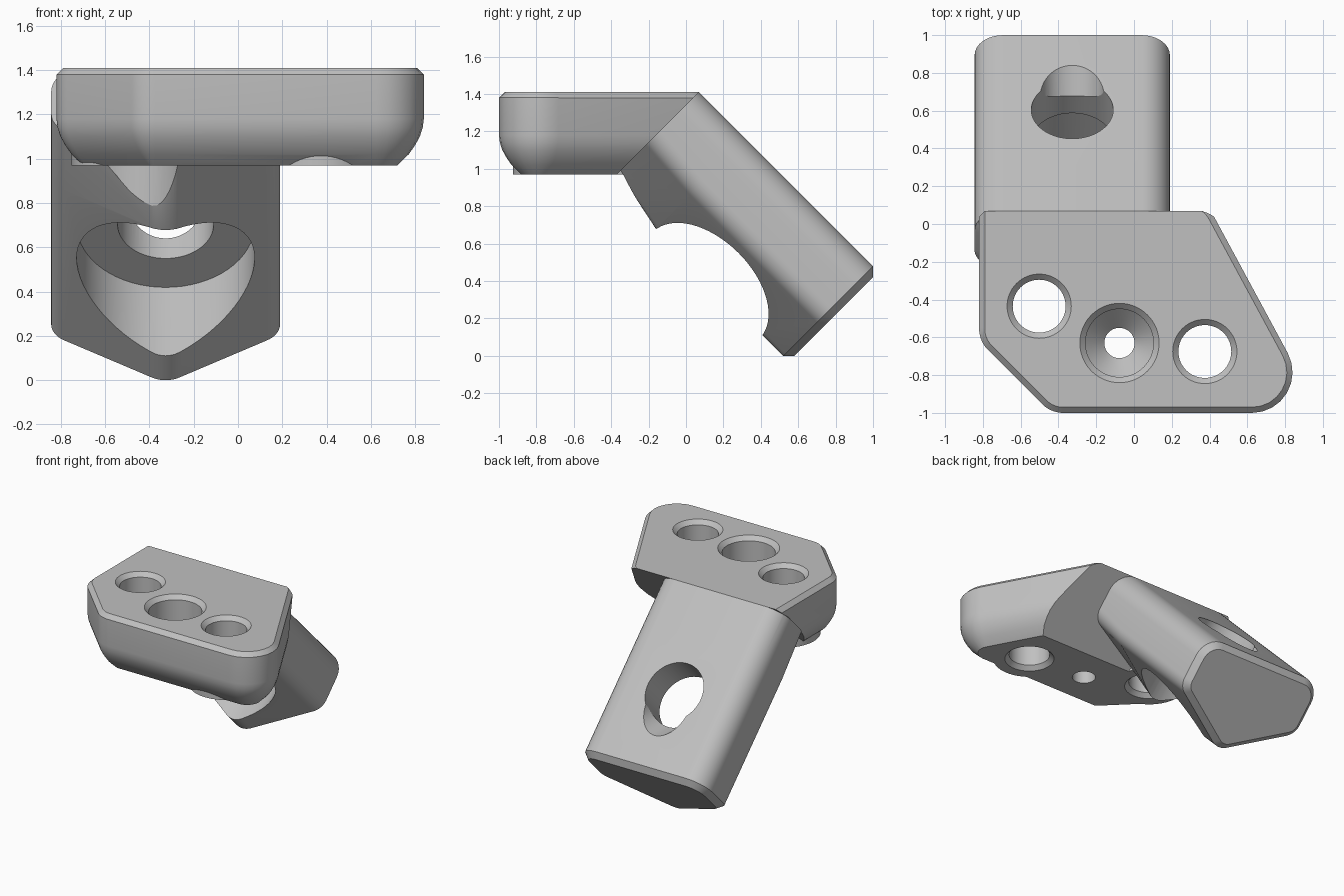
import bpy, bmesh, math
from mathutils import Vector

default = bpy.data.objects.get("Cube")
if default:
    bpy.data.objects.remove(default)

grey = bpy.data.materials.new("plain grey")
grey.use_nodes = True
colour = (0.53, 0.53, 0.53, 1)
grey.diffuse_color = colour
grey.node_tree.nodes["Principled BSDF"].inputs["Base Color"].default_value = colour

R2 = math.sqrt(0.5)
ARM_X = -0.327


def arm_space(x, s, d):
    """Arm frame: x across, s down the slope, d depth below the sloped face."""
    return Vector((ARM_X + x, 0.07 + (s - d) * R2, 1.41 - (s + d) * R2))


def rounded(points, radii, inset=0.0, steps=8):
    """Counter-clockwise polygon, moved inwards, with each corner rounded."""
    pts = [Vector(p) for p in points]
    n, out = len(pts), []
    for i, p in enumerate(pts):
        a = (pts[i - 1] - p).normalized()
        b = (pts[(i + 1) % n] - p).normalized()
        half = a.angle(b) / 2
        mid = (a + b).normalized()
        p = p + mid * (inset / math.sin(half))
        r = max(radii[i] - inset, 0.01)
        centre = p + mid * (r / math.sin(half))
        base = math.atan2(-mid.y, -mid.x)
        sweep = math.pi / 2 - half
        for k in range(steps + 1):
            t = base - sweep + 2 * sweep * k / steps
            out.append(centre + Vector((math.cos(t), math.sin(t))) * r)
    return out


def loft(name, rings):
    """Closed solid skinned through rings of equal length."""
    bm = bmesh.new()
    loops = [[bm.verts.new(p) for p in ring] for ring in rings]
    for lo, hi in zip(loops, loops[1:]):
        for i in range(len(lo)):
            j = (i + 1) % len(lo)
            bm.faces.new((lo[i], lo[j], hi[j], hi[i]))
    bm.faces.new(loops[0])
    bm.faces.new(loops[-1])
    bmesh.ops.recalc_face_normals(bm, faces=bm.faces)
    mesh = bpy.data.meshes.new(name)
    bm.to_mesh(mesh)
    bm.free()
    mesh.materials.append(grey)
    obj = bpy.data.objects.new(name, mesh)
    bpy.context.collection.objects.link(obj)
    return obj


def lathe(name, profile, place, sides=64):
    """Solid of revolution from (radius, height) pairs; place maps to the model."""
    turn = [2 * math.pi * i / sides for i in range(sides)]
    return loft(name, [[place(r * math.cos(t), r * math.sin(t), h) for t in turn]
                       for r, h in profile])


def combine(target, tool, operation):
    mod = target.modifiers.new(tool.name, 'BOOLEAN')
    mod.operation, mod.object, mod.solver = operation, tool, 'EXACT'
    bpy.context.view_layer.objects.active = target
    bpy.ops.object.modifier_apply(modifier=mod.name)
    bpy.data.objects.remove(tool)


def upright(cx, cy):
    return lambda x, y, h: Vector((cx + x, cy + y, h))


# Mounting plate: chamfered top, rounded underside
outline = [(-0.82, 0.12), (-0.82, -0.62), (-0.44, -1), (0.985, -1), (0.38, 0.12)]
radii = [0.06, 0.16, 0.16, 0.215, 0.15]
levels = [(0.97, 0.12), (1.02, 0.068), (1.06, 0.04), (1.1, 0.018),
          (1.14, 0.005), (1.18, 0), (1.38, 0), (1.41, 0.03)]
bracket = loft("angled_bracket", [[(p.x, p.y, z) for p in rounded(outline, radii, inset)]
                                  for z, inset in levels])

# Sloped rear face of the plate
bm = bmesh.new()
bm.from_mesh(bracket.data)
cut = bmesh.ops.bisect_plane(bm, geom=bm.verts[:] + bm.edges[:] + bm.faces[:],
                             plane_co=(0, 0.07, 1.41), plane_no=(0, 1, -1), clear_outer=True)
rim = [e for e in cut["geom_cut"] if isinstance(e, bmesh.types.BMEdge)]
bmesh.ops.contextual_create(bm, geom=rim)
bmesh.ops.recalc_face_normals(bm, faces=bm.faces)
bm.to_mesh(bracket.data)
bm.free()

# Bosses under the two outer holes
outer_holes = [(-0.502, -0.435), (0.375, -0.675)]
for x, y in outer_holes:
    combine(bracket, lathe("boss", [(0.25, 0.97), (0.25, 1.15)], upright(x, y)), 'UNION')


# Sloped arm with a keel-shaped underside
def arm_ring(s, side, keel, inset):
    w = 0.517
    shape = [(-w, 0), (w, 0), (w, side), (0, keel), (-w, side)]
    return [arm_space(p.x, s, p.y)
            for p in rounded(shape, [0.15, 0.15, 0.12, 0.12, 0.12], inset)]


arm = loft("arm", [arm_ring(-0.1, 0.37, 0.62, 0.2), arm_ring(0, 0.37, 0.62, 0),
                   arm_ring(0.354, 0.39, 0.7, 0), arm_ring(1.315, 0.39, 0.7, 0),
                   arm_ring(1.357, 0.39, 0.7, 0.042)])
# Clearance in the arm below the nearer boss
combine(arm, lathe("clearance", [(0.25, 0.5), (0.25, 0.972)], upright(*outer_holes[0])),
        'DIFFERENCE')
combine(bracket, arm, 'UNION')

# Through holes in the plate
for x, y in outer_holes:
    combine(bracket, lathe("bolt_hole", [(0.19, 0.95), (0.14, 1.0), (0.14, 1.38), (0.19, 1.43)],
                           upright(x, y)), 'DIFFERENCE')
combine(bracket, lathe("countersunk_hole", [(0.08, 0.9), (0.08, 1.13), (0.18, 1.23),
                                            (0.18, 1.38), (0.23, 1.43)],
                       upright(-0.077, -0.63)), 'DIFFERENCE')

# Stepped bore square to the arm
combine(bracket, lathe("stepped_bore", [(0.217, -0.2), (0.217, 0.243), (0.402, 0.243), (0.402, 1)],
                       lambda x, y, h: arm_space(x, 0.757 + y, h)), 'DIFFERENCE')
# Level bore entering from the rear
combine(bracket, lathe("level_bore", [(0.17, 0.42), (0.17, 1.2)],
                       lambda x, y, h: Vector((ARM_X + x, h, 0.81 + y))), 'DIFFERENCE')

bpy.ops.object.select_all(action='DESELECT')
bracket.select_set(True)
bpy.context.view_layer.objects.active = bracket
bpy.ops.object.shade_smooth_by_angle(angle=math.radians(28))
